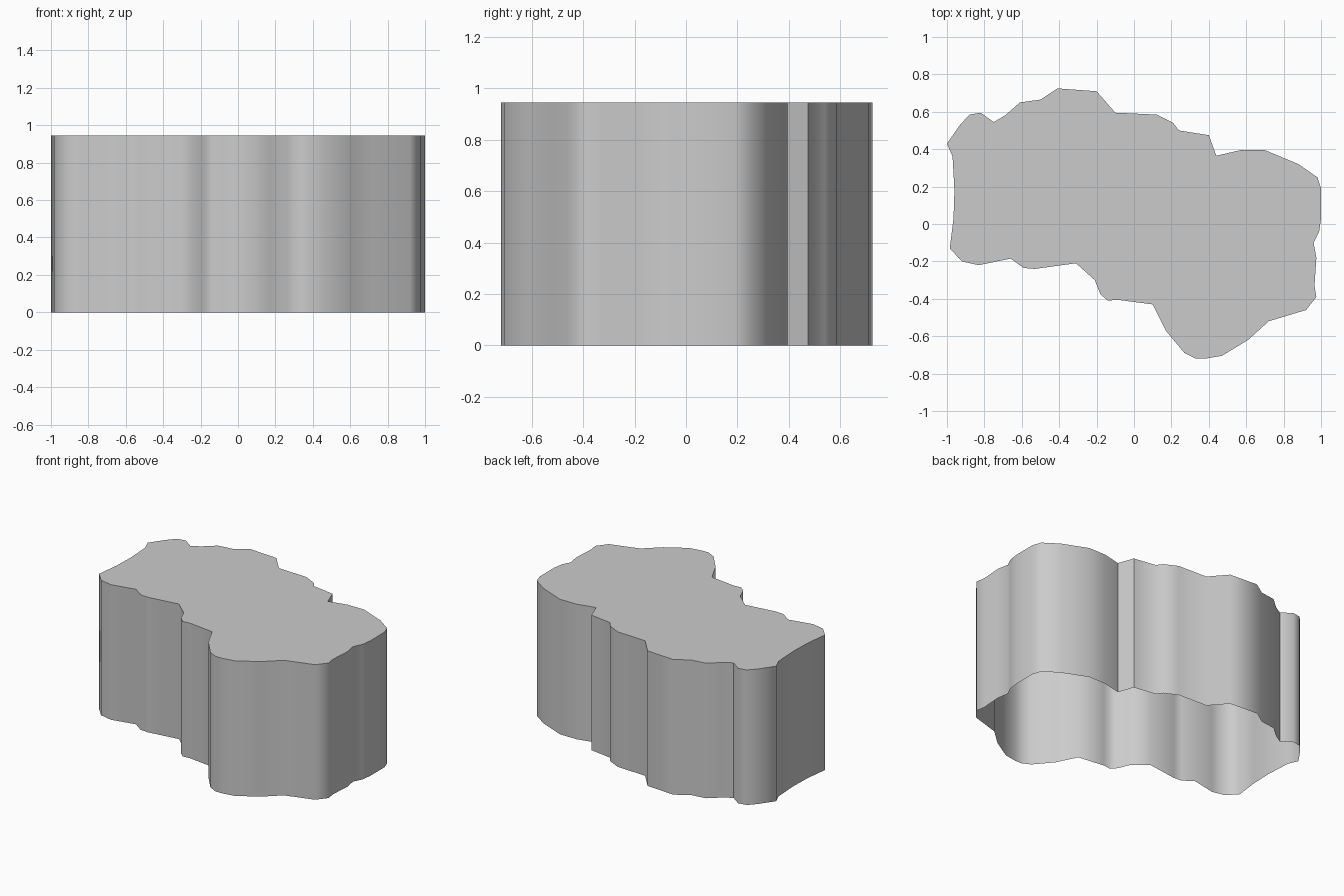
import bpy
import bmesh
from math import radians

HEIGHT = 0.945

# Irregular plateau outline, counter-clockwise seen from above
OUTLINE = [
    (-1.00, 0.43), (-0.97, 0.36), (-0.96, 0.18), (-0.965, 0.03), (-0.985, -0.13),
    (-0.92, -0.20), (-0.83, -0.22), (-0.66, -0.185), (-0.59, -0.235), (-0.53, -0.24),
    (-0.31, -0.21), (-0.21, -0.30), (-0.18, -0.375), (-0.14, -0.41), (-0.09, -0.405),
    (0.10, -0.43), (0.17, -0.57), (0.27, -0.69), (0.33, -0.72), (0.38, -0.72),
    (0.47, -0.705), (0.61, -0.62), (0.72, -0.52), (0.92, -0.46), (0.975, -0.39),
    (0.965, -0.33), (0.975, -0.18), (0.96, -0.10), (0.99, -0.04), (1.00, 0.03),
    (1.00, 0.19), (0.98, 0.25), (0.88, 0.32), (0.70, 0.395), (0.57, 0.395),
    (0.44, 0.365), (0.40, 0.475), (0.24, 0.50), (0.21, 0.54), (0.12, 0.585),
    (-0.10, 0.595), (-0.20, 0.71), (-0.41, 0.725), (-0.50, 0.665), (-0.61, 0.65),
    (-0.69, 0.58), (-0.75, 0.545), (-0.82, 0.595), (-0.88, 0.585), (-0.93, 0.53),
]

bm = bmesh.new()
top = [bm.verts.new((x, y, HEIGHT)) for x, y in OUTLINE]
base = [bm.verts.new((x, y, 0)) for x, y in OUTLINE]

# Flat top cap; the underside stays open
bm.faces.new(top)

# Side walls
for i in range(len(OUTLINE)):
    j = (i + 1) % len(OUTLINE)
    bm.faces.new((base[i], base[j], top[j], top[i]))

mesh = bpy.data.meshes.new("cliff_block")
bm.to_mesh(mesh)
bm.free()
block = bpy.data.objects.new("cliff_block", mesh)
bpy.context.collection.objects.link(block)

# Smooth walls, crisp rim and sharp notches
bpy.context.view_layer.objects.active = block
block.select_set(True)
bpy.ops.object.shade_smooth_by_angle(angle=radians(60))
